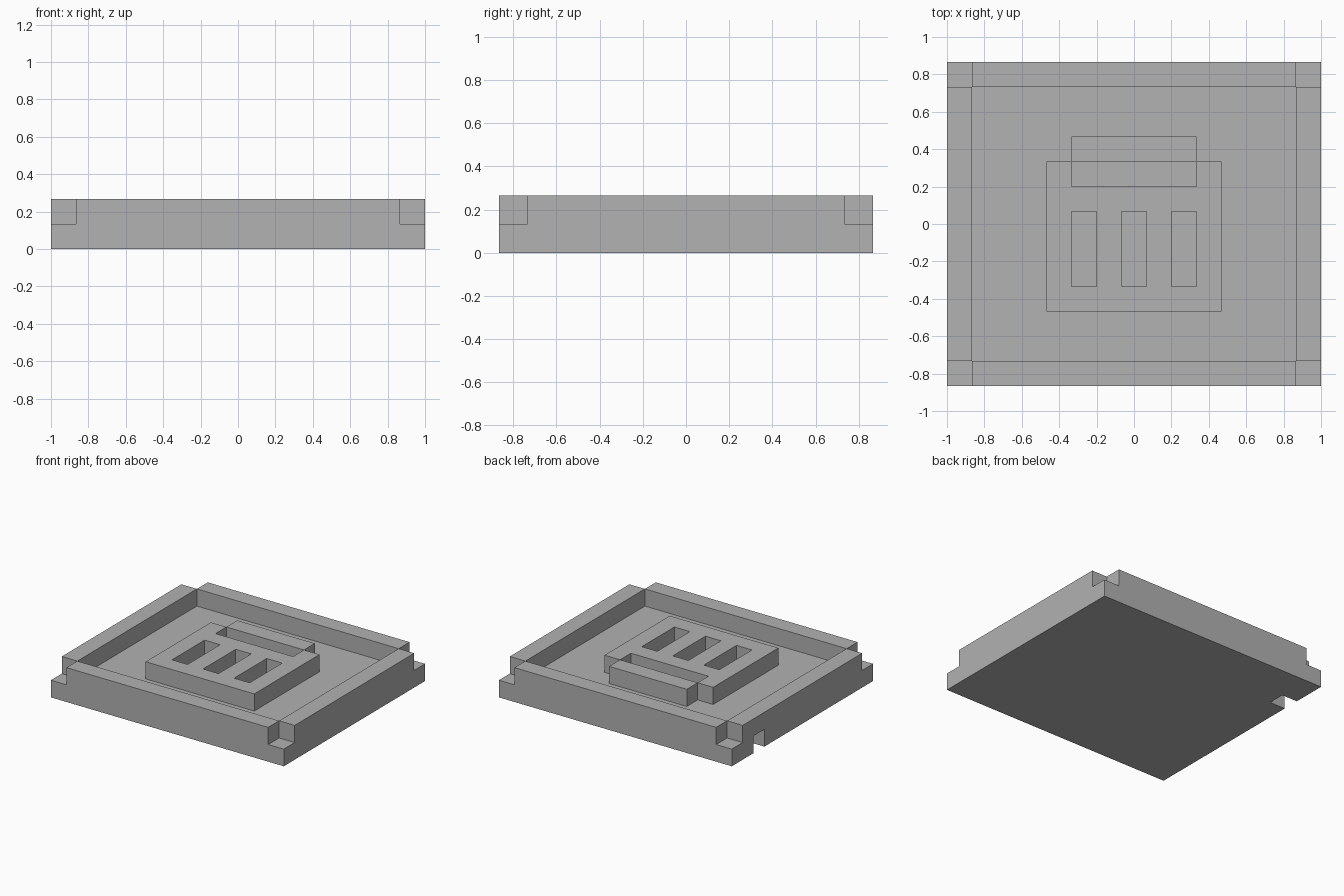
import bpy
import bmesh
from mathutils import Vector

U = 2 / 15  # grid module: the slab is 15 x 13 modules, 2 high

old = bpy.data.objects.get("Cube")
if old:
    bpy.data.objects.remove(old, do_unlink=True)

grey = bpy.data.materials.new("plain grey")
grey.use_nodes = True
colour = (0.445, 0.445, 0.445, 1)
grey.diffuse_color = colour
grey.node_tree.nodes["Principled BSDF"].inputs["Base Color"].default_value = colour


def box(name, x, y, z):
    """Box spanning the given (low, high) ranges, in modules."""
    low, high = (Vector(c) * U for c in zip(x, y, z))
    bm = bmesh.new()
    bmesh.ops.create_cube(bm, size=1)
    for v in bm.verts:
        v.co = Vector(high[i] if v.co[i] > 0 else low[i] for i in range(3))
    mesh = bpy.data.meshes.new(name)
    bm.to_mesh(mesh)
    bm.free()
    mesh.materials.append(grey)
    obj = bpy.data.objects.new(name, mesh)
    bpy.context.collection.objects.link(obj)
    return obj


def cut(target, x, y, z):
    """Subtract a box from the target and discard the cutter."""
    cutter = box("cutter", x, y, z)
    cutter.hide_render = True
    mod = target.modifiers.new("cut", 'BOOLEAN')
    mod.operation = 'DIFFERENCE'
    mod.solver = 'EXACT'
    mod.object = cutter
    bpy.context.view_layer.objects.active = target
    bpy.ops.object.modifier_apply(modifier=mod.name)
    bpy.data.objects.remove(cutter, do_unlink=True)


# Base slab with a small slot under one side
slab = box("base_slab", (-7.5, 7.5), (-6.5, 6.5), (0, 1))
cut(slab, (-8, -6.5), (3.5, 4.5), (-1, 1))

# Slot ceiling is closed by the side rim; rims stop short of the corners
RAISED = (1, 2)
box("front_rim", (-6.5, 6.5), (-6.5, -5.5), RAISED)
box("back_rim", (-6.5, 6.5), (5.5, 6.5), RAISED)
box("left_rim", (6.5, 7.5), (-5.5, 5.5), RAISED)
box("right_rim", (-7.5, -6.5), (-5.5, 5.5), RAISED)

# Raised bin emblem: body with three slots and an open recess below the handle
body = box("emblem_body", (-3.5, 3.5), (-3.5, 2.5), RAISED)
for centre in (-2, 0, 2):
    cut(body, (centre - 0.5, centre + 0.5), (-2.5, 0.5), (0, 3))
cut(body, (-2.5, 2.5), (1.5, 3), (0, 3))
box("emblem_handle", (-2.5, 2.5), (2.5, 3.5), RAISED)
